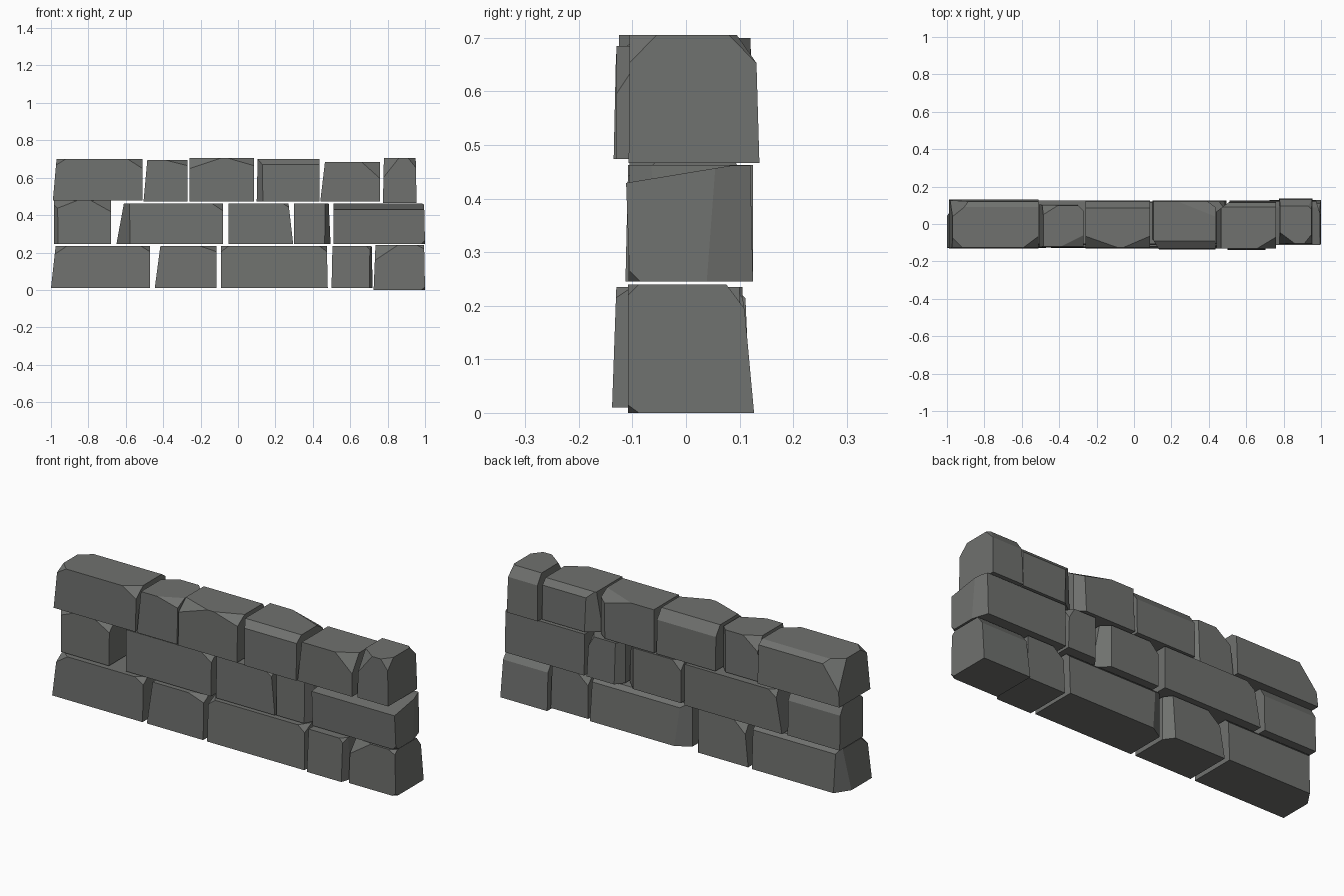
import bpy, bmesh
from mathutils import Vector

stone_grey = bpy.data.materials.new("stone grey")
stone_grey.diffuse_color = (0.16, 0.165, 0.157, 1)

SIGN = {"L": (0, -1), "R": (0, 1), "F": (1, -1), "K": (1, 1), "B": (2, -1), "T": (2, 1)}


def stone(name, xb, xt, z, yb, yt, cuts):
    """Tapered block (bottom/top x and y ranges) with edges or corners sliced off.
    A cut is (letters of Left Right Front bacK Bottom Top, one depth per letter)."""
    bm = bmesh.new()
    corner = {}
    for k, (xs, ys) in enumerate(((xb, yb), (xt, yt))):
        for i in (0, 1):
            for j in (0, 1):
                corner[i, j, k] = Vector((xs[i], ys[j], z[k]))
                bm.verts.new(corner[i, j, k])
    bmesh.ops.convex_hull(bm, input=bm.verts)
    bmesh.ops.dissolve_limit(bm, angle_limit=0.01, verts=bm.verts, edges=bm.edges)
    for where, *depths in cuts:
        n, pick = Vector((0, 0, 0)), [0, 0, 1]
        for letter, d in zip(where, depths):
            axis, s = SIGN[letter]
            n[axis] = s / d
            pick[axis] = int(s > 0)
        # the plane passes at the given depths in from the corner
        p = corner[tuple(pick)] - n / n.length_squared
        bmesh.ops.bisect_plane(bm, geom=bm.verts[:] + bm.edges[:] + bm.faces[:],
                               plane_co=p, plane_no=n, clear_outer=True)
        rim = [e for e in bm.edges if e.is_boundary]
        if rim:
            bmesh.ops.holes_fill(bm, edges=rim, sides=0)
    bmesh.ops.recalc_face_normals(bm, faces=bm.faces)
    me = bpy.data.meshes.new(name)
    bm.to_mesh(me)
    bm.free()
    me.materials.append(stone_grey)
    bpy.context.collection.objects.link(bpy.data.objects.new(name, me))


bottom_course = [
    ((-1.0, -.47), (-.975, -.47), (.01, .235), (-.128, .12), (-.122, .11),
     [("LFT", .06, .05, .04), ("LK", .02, .03), ("KT", .02, .02), ("RFT", .05, .04, .03)]),
    ((-.445, -.115), (-.415, -.115), (.01, .235), (-.128, .115), (-.122, .105),
     [("RFT", .09, .05, .03), ("RK", .03, .04), ("LKT", .06, .05, .05)]),
    ((-.09, .48), (-.09, .475), (.01, .235), (-.13, .12), (-.12, .105),
     [("LFT", .04, .06, .03), ("RFT", .04, .06, .03), ("LK", .05, .03), ("KT", .02, .02)]),
    ((.5, .72), (.505, .715), (.01, .235), (-.138, .105), (-.13, .10),
     [("RF", .01, .03), ("LKT", .06, .05, .05), ("RFT", .03, .03, .03)]),
    ((.725, 1.0), (.735, .995), (.0, .24), (-.108, .127), (-.108, .105),
     [("LFT", .12, .06, .08), ("KT", .03, .04), ("RFB", .02, .02, .015), ("RFT", .04, .02, .02)]),
]
middle_course = [
    ((-.985, -.68), (-.985, -.68), (.245, .48), (-.11, .12), (-.105, .115),
     [("LFT", .13, .06, .05), ("RFT", .11, .06, .06), ("KT", .03, .05), ("LF", .02, .03)]),
    ((-.65, -.08), (-.61, -.08), (.245, .463), (-.113, .125), (-.108, .125),
     [("RFT", .06, .05, .04), ("LF", .03, .05), ("LKT", .04, .03, .03)]),
    ((-.05, .295), (-.05, .27), (.245, .463), (-.113, .115), (-.108, .115),
     [("LKT", .05, .04, .05), ("RK", .04, .04), ("RFT", .03, .03, .02)]),
    ((.3, .495), (.3, .485), (.245, .463), (-.108, .125), (-.105, .12),
     [("RF", .02, .04), ("LK", .03, .04), ("RKT", .03, .04, .05)]),
    ((.51, 1.0), (.51, .995), (.245, .462), (-.105, .125), (-.113, .12),
     [("FT", .20, .033), ("RK", .02, .065), ("RFB", .02, .02, .02)]),
]
top_course = [
    ((-.99, -.51), (-.97, -.51), (.478, .70), (-.13, .13), (-.125, .12),
     [("LFT", .05, .05, .03), ("RFT", .08, .06, .05), ("KT", .03, .02), ("LKT", .1, .08, .12)]),
    ((-.505, -.27), (-.485, -.27), (.474, .695), (-.125, .105), (-.12, .10),
     [("RFT", .12, .06, .03), ("LKT", .08, .05, .06), ("RK", .03, .03)]),
    ((-.26, .085), (-.26, .085), (.474, .705), (-.13, .125), (-.125, .12),
     [("LFT", .17, .06, .055), ("RFT", .14, .06, .04), ("KT", .035, .05)]),
    ((.10, .435), (.105, .435), (.474, .70), (-.135, .125), (-.13, .12),
     [("FT", .04, .03), ("LF", .025, .04), ("RKT", .2, .08, .05), ("RK", .04, .03)]),
    ((.44, .76), (.465, .76), (.474, .685), (-.13, .12), (-.13, .115),
     [("RFT", .10, .06, .09), ("KT", .025, .03), ("LK", .04, .03)]),
    ((.775, .955), (.78, .95), (.466, .705), (-.107, .137), (-.105, .13),
     [("LFT", .08, .06, .10), ("KT", .035, .05), ("RFT", .04, .05, .05), ("RKT", .06, .05, .05)]),
]

for course, stones in (("bottom", bottom_course), ("middle", middle_course), ("top", top_course)):
    for i, spec in enumerate(stones, 1):
        stone(f"{course}_stone_{i}", *spec)
